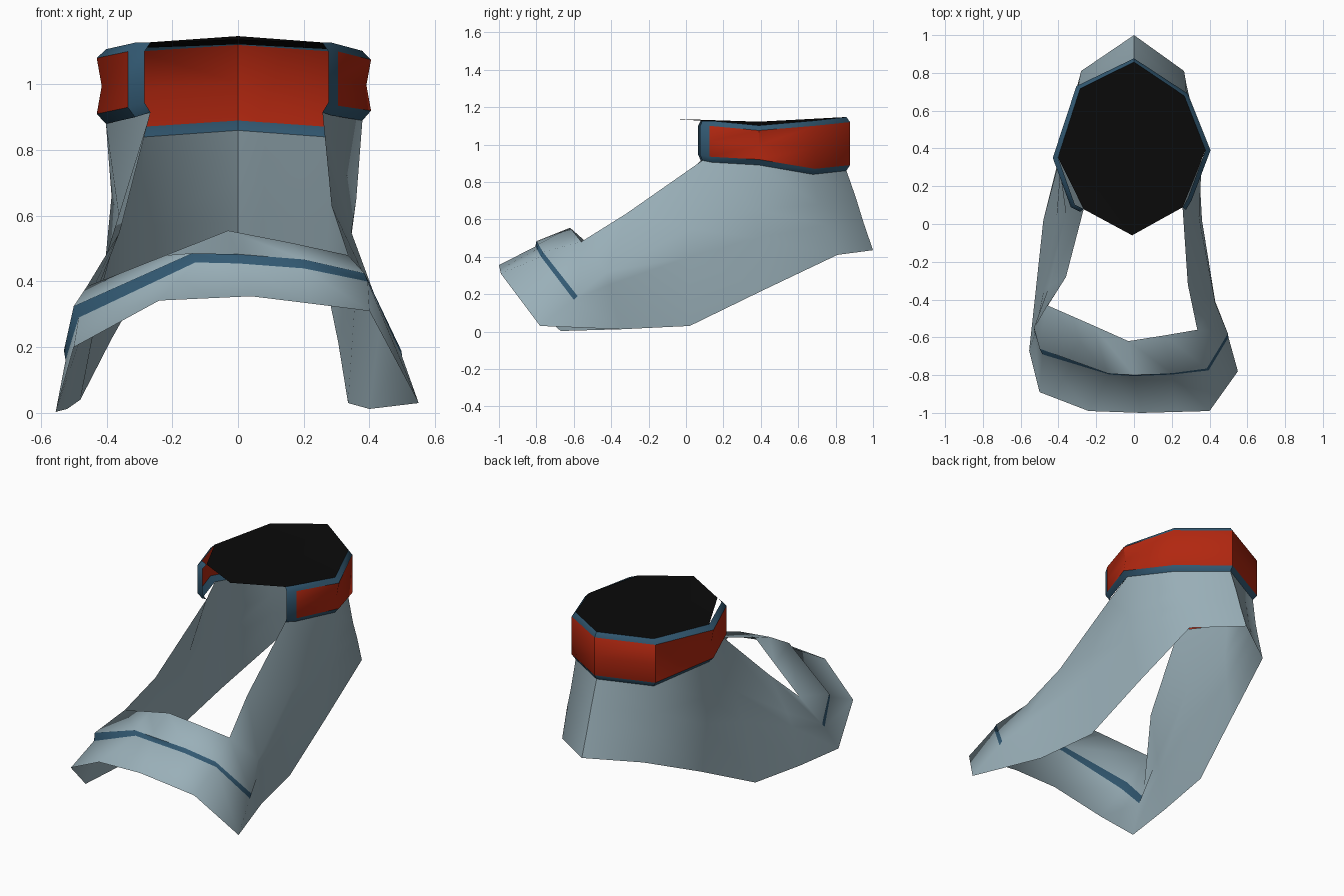
import bpy
import bmesh


def material(name, rgb):
    m = bpy.data.materials.new(name)
    m.diffuse_color = (*rgb, 1)
    return m


GREY = material("pale grey blue", (0.32, 0.43, 0.48))
BLUE = material("steel blue", (0.032, 0.10, 0.17))
RED = material("red", (0.44, 0.02, 0.005))
BLACK = material("black", (0.003, 0.003, 0.003))


def add_grid(bm, columns, rule):
    """Loft faces between neighbouring columns; rule(i, j) gives the material slot."""
    vs = [[bm.verts.new(p) for p in col] for col in columns]
    for i in range(len(vs) - 1):
        for j in range(len(vs[0]) - 1):
            f = bm.faces.new((vs[i][j], vs[i][j + 1], vs[i + 1][j + 1], vs[i + 1][j]))
            f.material_index = rule(i, j)


def finish(name, bm, mats, angle):
    bmesh.ops.remove_doubles(bm, verts=bm.verts, dist=0.0005)
    bmesh.ops.recalc_face_normals(bm, faces=bm.faces)
    me = bpy.data.meshes.new(name)
    bm.to_mesh(me)
    bm.free()
    for m in mats:
        me.materials.append(m)
    ob = bpy.data.objects.new(name, me)
    bpy.context.collection.objects.link(ob)
    bpy.ops.object.select_all(action='DESELECT')
    ob.select_set(True)
    bpy.context.view_layer.objects.active = ob
    bpy.ops.object.shade_smooth_by_angle(angle=angle)
    return ob


# Ankle collar outline, right front round the heel to left front: x, y, bottom z, top z
collar = [
    (0.275, 0.075, 0.945, 1.10), (0.305, 0.125, 0.935, 1.10),
    (0.405, 0.39, 0.92, 1.075), (0.285, 0.69, 0.87, 1.10),
    (0.0, 0.877, 0.89, 1.12),
    (-0.305, 0.73, 0.87, 1.10), (-0.43, 0.35, 0.91, 1.08),
    (-0.335, 0.09, 0.93, 1.10), (-0.285, 0.065, 0.945, 1.10),
]


def lip(x, y, z):
    return (x * 0.935, 0.4 + (y - 0.4) * 0.96, z)


collar_cols = []
for i, (x, y, zb, zt) in enumerate(collar):
    pinch = 0.965 if i in (2, 6) else 1.0
    collar_cols.append([lip(x, y, zb - 0.03), (x, y, zb),
                        (x * pinch, y, (zb + zt) / 2),
                        (x, y, zt), lip(x, y, zt + 0.027)])

# Collar: red band with blue lips and blue front edges
bm = bmesh.new()
last = len(collar) - 2
add_grid(bm, collar_cols, lambda i, j: 1 if j in (0, 3) or i in (0, last) else 0)
finish("collar", bm, [RED, BLUE], 0.7)

# Black cap closing the collar, with a pointed front
rim = [collar_cols[i][4] for i in (0, 2, 3, 4, 5, 6, 8)] + [(-0.01, -0.06, 1.137)]
bm = bmesh.new()
hub = bm.verts.new((0, 0.39, 1.122))
ring = [bm.verts.new(p) for p in rim]
for a, b in zip(ring, ring[1:] + ring[:1]):
    bm.faces.new((hub, a, b))
finish("cap", bm, [BLACK], 0.6)

# Toe strap columns: front edge, stripe lower edge, stripe upper edge, rear edge
strap = [
    [(0.55, -0.78, 0.03), (0.50, -0.60, 0.17), (0.497, -0.58, 0.19), (0.335, -0.56, 0.48)],
    [(0.40, -0.99, 0.31), (0.395, -0.775, 0.40), (0.385, -0.765, 0.425), (0.335, -0.56, 0.48)],
    [(0.22, -0.995, 0.333), (0.20, -0.797, 0.44), (0.20, -0.79, 0.467), (0.16, -0.59, 0.518)],
    [(0.04, -1.0, 0.355), (0.0, -0.805, 0.455), (0.0, -0.80, 0.483), (-0.03, -0.62, 0.555)],
    [(-0.24, -0.99, 0.342), (-0.13, -0.797, 0.458), (-0.14, -0.79, 0.486), (-0.22, -0.535, 0.48)],
    [(-0.50, -0.89, 0.20), (-0.485, -0.69, 0.29), (-0.50, -0.66, 0.325), (-0.46, -0.43, 0.385)],
    [(-0.555, -0.67, 0.003), (-0.525, -0.58, 0.16), (-0.53, -0.55, 0.19), (-0.46, -0.43, 0.385)],
]

# Side and heel wall columns: top, middle, bottom
top = [c[0] for c in collar_cols]
wall = [
    [strap[0][3], strap[0][2], strap[0][1], strap[0][0]],
    [(0.285, -0.32, 0.63), (0.43, -0.42, 0.32), (0.43, -0.41, 0.25), (0.40, -0.35, 0.012)],
    [top[0], (0.345, 0.03, 0.55), (0.36, 0.02, 0.40), (0.335, 0.02, 0.03)],
    [top[2], (0.36, 0.38, 0.65), (0.34, 0.38, 0.50), (0.305, 0.40, 0.215)],
    [top[3], (0.275, 0.71, 0.68), (0.275, 0.75, 0.57), (0.265, 0.81, 0.41)],
    [top[4], (0, 0.91, 0.71), (0, 0.95, 0.58), (0, 1.0, 0.435)],
    [top[5], (-0.295, 0.73, 0.68), (-0.29, 0.76, 0.57), (-0.28, 0.81, 0.41)],
    [top[6], (-0.385, 0.35, 0.66), (-0.39, 0.36, 0.50), (-0.385, 0.40, 0.225)],
    [top[8], (-0.36, 0.05, 0.58), (-0.41, 0.04, 0.40), (-0.48, 0.02, 0.04)],
    [(-0.36, -0.28, 0.55), (-0.45, -0.33, 0.32), (-0.475, -0.34, 0.24), (-0.52, -0.35, 0.012)],
    [strap[6][3], strap[6][2], strap[6][1], strap[6][0]],
]

# Shoe body: walls plus toe strap joined into one shell, with a blue stripe
bm = bmesh.new()
add_grid(bm, wall, lambda i, j: 0)
add_grid(bm, strap, lambda i, j: 1 if j == 1 else 0)
finish("shoe_body", bm, [GREY, BLUE], 1.0)
